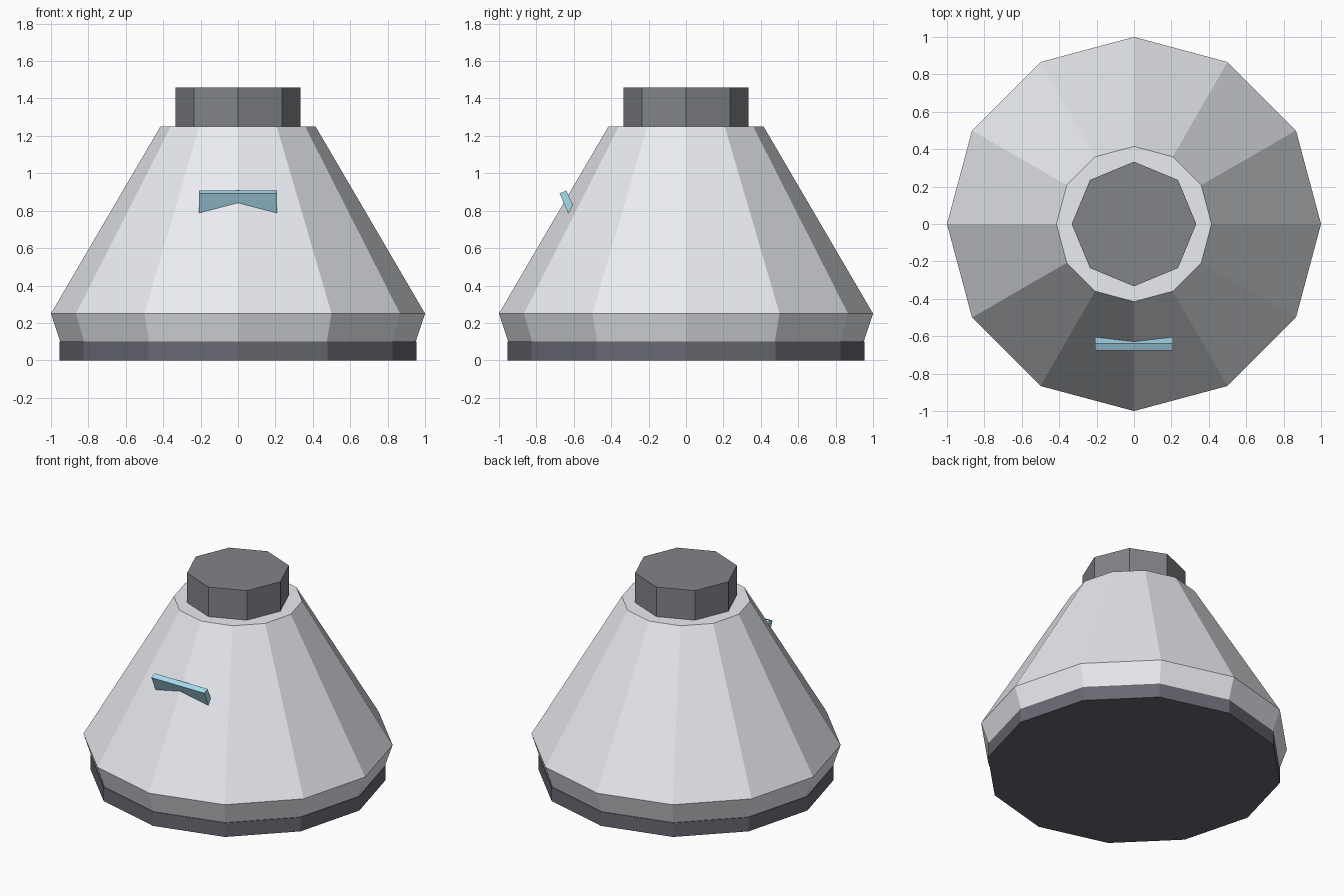
import bpy, bmesh
from math import cos, sin, pi
from mathutils import Matrix

if "Cube" in bpy.data.objects:
    bpy.data.objects.remove(bpy.data.objects["Cube"])


def material(name, rgb):
    m = bpy.data.materials.new(name)
    m.diffuse_color = (*rgb, 1)
    m.use_nodes = True
    m.node_tree.nodes["Principled BSDF"].inputs["Base Color"].default_value = m.diffuse_color
    return m


def finish(name, bm, mat):
    bmesh.ops.recalc_face_normals(bm, faces=bm.faces[:])
    me = bpy.data.meshes.new(name)
    bm.to_mesh(me)
    bm.free()
    me.materials.append(mat)
    ob = bpy.data.objects.new(name, me)
    bpy.context.collection.objects.link(ob)
    return ob


def lathe(name, sides, profile, mat):
    """Closed faceted solid from (radius, z) rings, corners on the axes."""
    bm = bmesh.new()
    rings = [[bm.verts.new((r * cos(2 * pi * i / sides), r * sin(2 * pi * i / sides), z))
              for i in range(sides)] for r, z in profile]
    for lo, hi in zip(rings, rings[1:]):
        for i in range(sides):
            j = (i + 1) % sides
            bm.faces.new((lo[i], lo[j], hi[j], hi[i]))
    bm.faces.new(rings[0])
    bm.faces.new(rings[-1])
    return finish(name, bm, mat)


hull = material("hull_white", (0.82, 0.84, 0.88))
dark = material("dark_grey", (0.14, 0.14, 0.17))
cap = material("cap_grey", (0.22, 0.23, 0.25))
glass = material("window_blue", (0.40, 0.72, 0.86))

# Conical cabin, its tapered foot sunk into the heat shield
lathe("capsule_body", 12, [(0.92, 0.01), (1.0, 0.25), (0.415, 1.25)], hull)
# Heat shield disc
lathe("heat_shield", 12, [(0.955, 0), (0.955, 0.1)], dark)
# Octagonal docking cap
lathe("docking_cap", 8, [(0.333, 1.24), (0.333, 1.46)], cap)

# Window slab, leaning out of the front wall and partly sunk into it
bm = bmesh.new()
bmesh.ops.create_cube(bm, size=1, matrix=Matrix.Translation((0, -0.613, 0.80))
                      @ Matrix.Rotation(0.42, 4, 'X')
                      @ Matrix.Diagonal((0.416, 0.04, 0.22, 1)))
finish("front_window", bm, glass)
